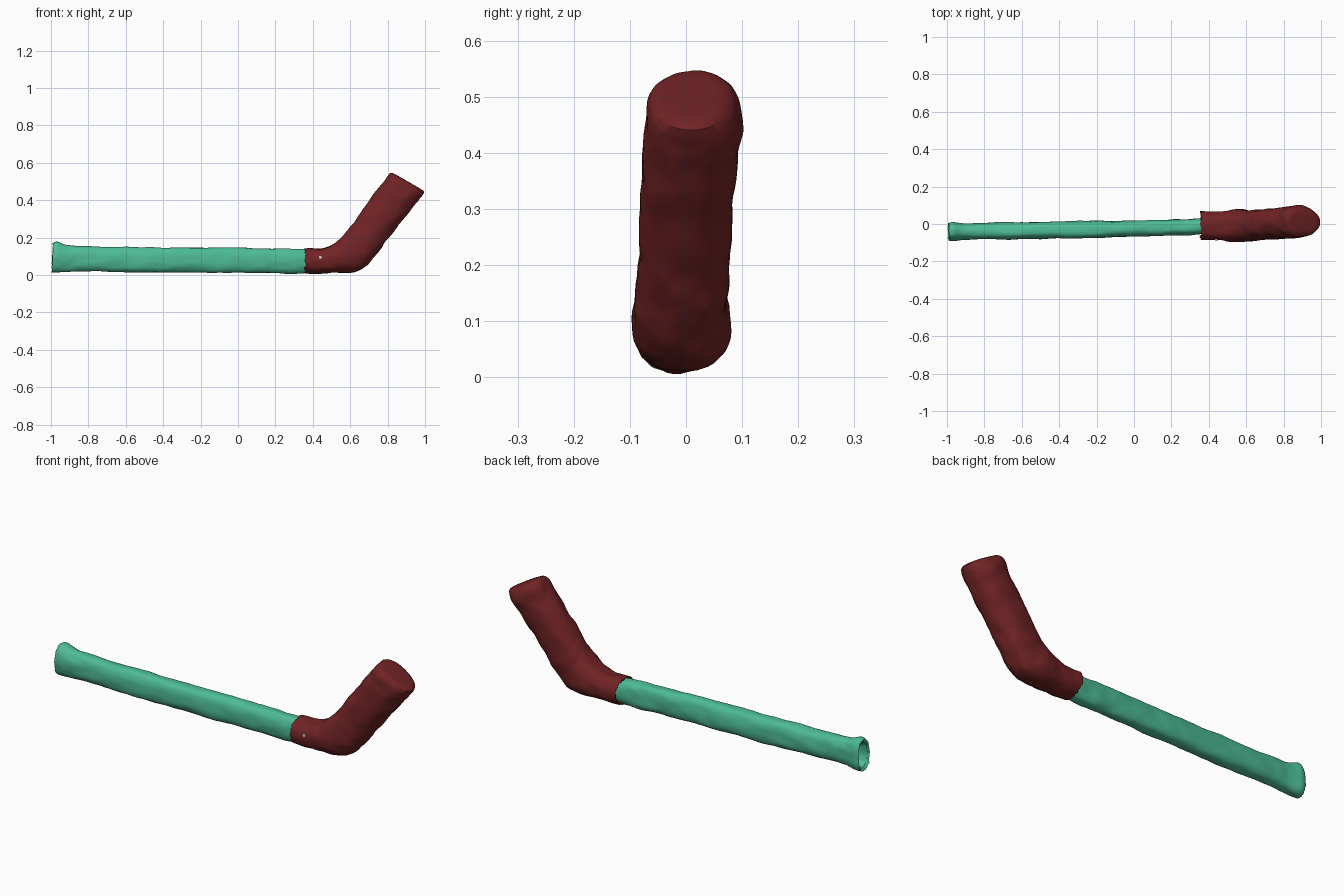
import bpy, bmesh, math
from mathutils import Vector, noise

if "Cube" in bpy.data.objects:
    bpy.data.objects.remove(bpy.data.objects["Cube"])

SIDES = 48


def material(name, rgb):
    m = bpy.data.materials.new(name)
    m.diffuse_color = (*rgb, 1)
    m.use_nodes = True
    m.node_tree.nodes["Principled BSDF"].inputs["Base Color"].default_value = m.diffuse_color
    return m


def spline(rows, steps):
    # Catmull-Rom interpolation of station rows
    out = []
    n = len(rows)
    for i in range(n - 1):
        p0, p1, p2, p3 = rows[max(i - 1, 0)], rows[i], rows[i + 1], rows[min(i + 2, n - 1)]
        for s in range(steps):
            t = s / steps
            out.append([0.5 * (2 * b + (c - a) * t + (2 * a - 5 * b + 4 * c - d) * t * t
                               + (3 * b - a - 3 * c + d) * t ** 3)
                        for a, b, c, d in zip(p0, p1, p2, p3)])
    out.append(list(rows[-1]))
    return out


def ring(row, power):
    # superellipse between a lower point, an upper point and two y limits
    lx, lz, ux, uz, y0, y1 = row
    pts = []
    for k in range(SIDES):
        a = 2 * math.pi * k / SIDES
        c, s = math.cos(a), math.sin(a)
        c = math.copysign(abs(c) ** (2 / power), c)
        s = math.copysign(abs(s) ** (2 / power), s)
        pts.append(Vector(((lx + ux) / 2 + (ux - lx) / 2 * s,
                           (y0 + y1) / 2 + (y1 - y0) / 2 * c,
                           (lz + uz) / 2 + (uz - lz) / 2 * s)))
    return pts


def loft(name, start, rows, end, steps, power, amp, ragged, mat):
    rows = start + spline(rows, steps) + end
    bm = bmesh.new()
    rings = []
    for i, row in enumerate(rows):
        pts = ring(row, power)
        mid = sum(pts, Vector()) / SIDES
        vs = []
        for k, p in enumerate(pts):
            # soft wrinkles stretched along the length
            q = Vector((p.x * 9, p.y * 22, p.z * 14))
            d = (p - mid).normalized()
            p = p + d * amp * (noise.noise(q) + 0.5 * noise.noise(q * 2.3))
            if len(start) - 1 <= i <= len(start):
                p.x += ragged * noise.noise(Vector((k * 0.9, 3.3, 1.7)))
            vs.append(bm.verts.new(p))
        rings.append(vs)
    for a, b in zip(rings, rings[1:]):
        for k in range(SIDES):
            j = (k + 1) % SIDES
            bm.faces.new((a[k], a[j], b[j], b[k]))
    for r in (rings[0], rings[-1]):
        c = bm.verts.new(sum((v.co for v in r), Vector()) / SIDES)
        for k in range(SIDES):
            bm.faces.new((r[k], r[(k + 1) % SIDES], c))
    bmesh.ops.recalc_face_normals(bm, faces=bm.faces)
    me = bpy.data.meshes.new(name)
    bm.to_mesh(me)
    bm.free()
    ob = bpy.data.objects.new(name, me)
    bpy.context.collection.objects.link(ob)
    me.materials.append(mat)
    smooth(ob)
    return ob


def smooth(ob):
    bpy.ops.object.select_all(action='DESELECT')
    ob.select_set(True)
    bpy.context.view_layer.objects.active = ob
    bpy.ops.object.shade_smooth_by_angle(angle=math.radians(40))


green = material("green", (0.075, 0.5, 0.3))
red = material("dark_red", (0.165, 0.017, 0.018))
pale = material("pale", (0.8, 0.8, 0.78))

# Long shaft with a flared, hollow end
loft("shaft",
     [(-0.91, 0.045, -0.91, 0.13, -0.068, -0.014),
      (-0.985, 0.03, -0.985, 0.155, -0.078, -0.004)],
     [(-0.995, 0.014, -0.99, 0.168, -0.086, 0.004),
      (-0.97, 0.013, -0.965, 0.176, -0.088, 0.010),
      (-0.91, 0.018, -0.90, 0.158, -0.083, 0.002),
      (-0.80, 0.020, -0.80, 0.153, -0.082, 0.006),
      (-0.50, 0.013, -0.50, 0.149, -0.080, 0.012),
      (-0.20, 0.013, -0.20, 0.147, -0.073, 0.016),
      (0.05, 0.011, 0.05, 0.146, -0.066, 0.020),
      (0.25, 0.008, 0.25, 0.142, -0.060, 0.026),
      (0.34, 0.010, 0.34, 0.138, -0.056, 0.029),
      (0.41, 0.020, 0.41, 0.130, -0.053, 0.030)],
     [], 10, 2.5, 0.005, 0.006, green)

# Bent sleeve with a ragged mouth and a blunt rounded tip
loft("bent_sleeve",
     [(0.395, 0.022, 0.395, 0.128, -0.070, 0.050),
      (0.36, 0.016, 0.36, 0.134, -0.079, 0.059)],
     [(0.357, 0.010, 0.357, 0.141, -0.086, 0.066),
      (0.45, 0.009, 0.44, 0.142, -0.084, 0.066),
      (0.53, 0.012, 0.49, 0.156, -0.095, 0.074),
      (0.60, 0.014, 0.535, 0.182, -0.098, 0.083),
      (0.665, 0.032, 0.57, 0.222, -0.092, 0.076),
      (0.73, 0.098, 0.605, 0.268, -0.087, 0.076),
      (0.80, 0.190, 0.65, 0.327, -0.083, 0.080),
      (0.895, 0.312, 0.735, 0.440, -0.079, 0.090),
      (0.955, 0.388, 0.795, 0.522, -0.074, 0.100),
      (0.985, 0.425, 0.815, 0.543, -0.066, 0.090)],
     [(0.994, 0.441, 0.824, 0.546, -0.055, 0.080),
      (0.990, 0.452, 0.836, 0.541, -0.042, 0.066),
      (0.970, 0.465, 0.855, 0.531, -0.024, 0.050)],
     8, 2.3, 0.006, 0.012, red)

# Small pin in the sleeve's front wall
bpy.ops.mesh.primitive_cylinder_add(vertices=16, radius=0.008, depth=0.012,
                                    location=(0.44, -0.081, 0.095),
                                    rotation=(math.pi / 2, 0, 0))
pin = bpy.context.object
pin.name = "sleeve_pin"
pin.data.materials.append(pale)
smooth(pin)
